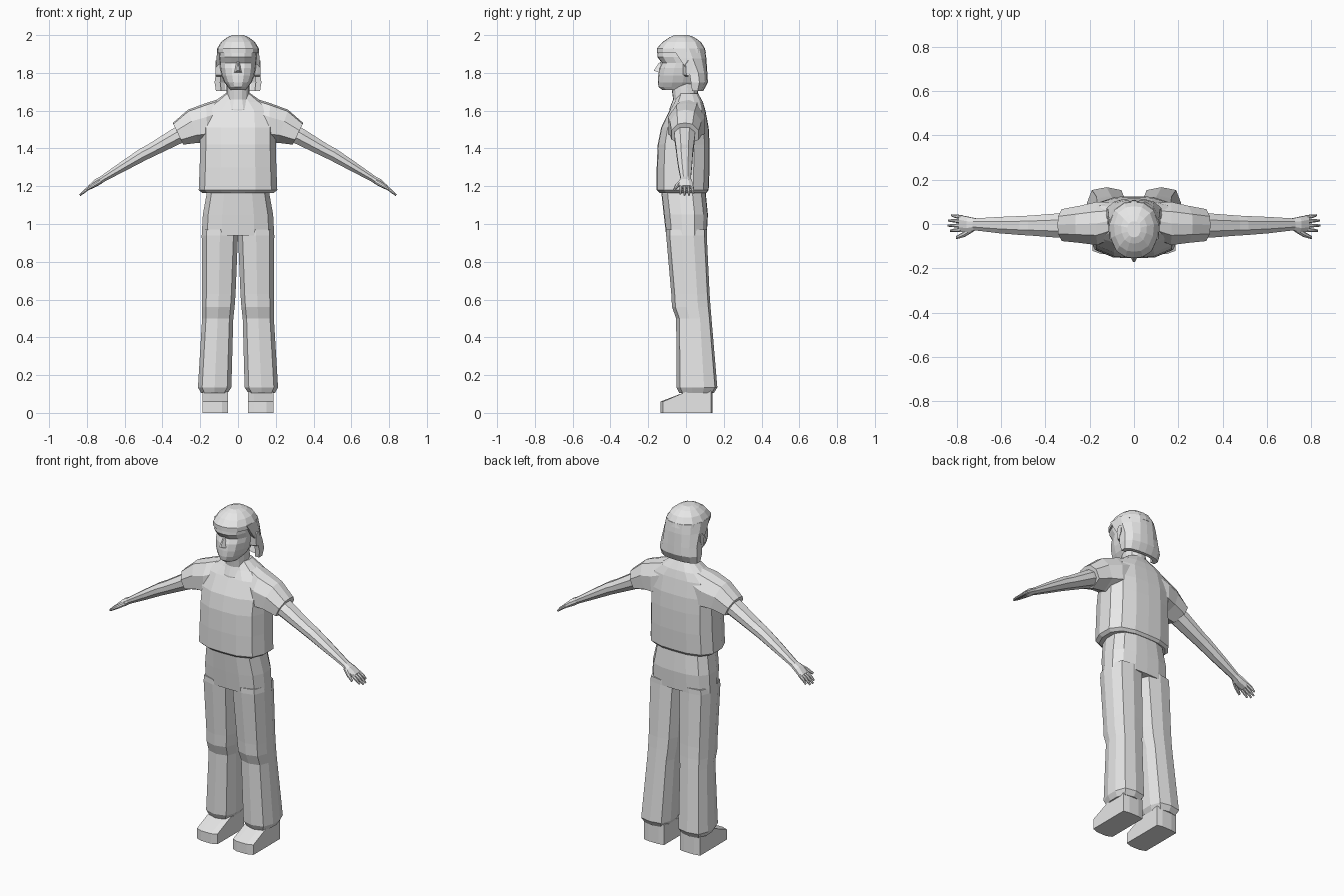
import bpy, bmesh, math

mat = bpy.data.materials.new("plain_grey")
mat.diffuse_color = (0.8, 0.8, 0.8, 1)


def loft(name, rings, mirror=False):
    """Skin closed rings of equal length and cap both ends."""
    bm = bmesh.new()
    vs = [[bm.verts.new(p) for p in r] for r in rings]
    n = len(vs[0])
    for a, b in zip(vs, vs[1:]):
        for i in range(n):
            j = (i + 1) % n
            bm.faces.new((a[i], a[j], b[j], b[i]))
    bm.faces.new(vs[0][::-1])
    bm.faces.new(vs[-1])
    bmesh.ops.recalc_face_normals(bm, faces=bm.faces)
    me = bpy.data.meshes.new(name)
    bm.to_mesh(me)
    bm.free()
    me.materials.append(mat)
    ob = bpy.data.objects.new(name, me)
    bpy.context.collection.objects.link(ob)
    if mirror:
        ob.modifiers.new("mirror", 'MIRROR').use_mirror_merge = False
    return ob


def section(half):
    """Mirror a right half outline (front centre to back centre) to a full one."""
    return half + [(-x, y) for x, y in half[-2:0:-1]]


BODY = section([(0, -1), (.45, -.97), (.85, -.72), (1, -.2), (1, .4), (.8, .8), (.42, .98), (0, 1)])
LEG = section([(0, -1), (.75, -.82), (1, -.25), (1, .35), (.75, .88), (0, 1)])
HEAD = section([(0, -1), (.35, -.96), (.72, -.75), (.95, -.3), (1, .2), (.8, .7), (.4, .95), (0, 1)])
LIMB = [(-1, -.35), (-.45, -1), (.45, -1), (1, -.35), (1, .4), (.45, 1), (-.45, 1), (-1, .4)]
SLEEVE = [(-1, -.55), (0, -1), (1, -.55), (1, .3), (.55, .9), (0, 1), (-.55, .9), (-1, .3)]


def flat(sec, z, x0, x1, y0, y1):
    """Horizontal ring filling the given x and y ranges."""
    return [((x0 + x1) / 2 + (x1 - x0) / 2 * u, (y0 + y1) / 2 + (y1 - y0) / 2 * v, z)
            for u, v in sec]


def stack(name, sec, rows):
    """Symmetric loft from rows of z, half width, front y, back y."""
    return loft(name, [flat(sec, z, -h, h, f, b) for z, h, f, b in rows])


def side_ring(sec, top, bottom, y0, y1):
    """Ring across an outstretched limb, from its top to its bottom point in x and z."""
    out = []
    for u, v in sec:
        t = (v + 1) / 2
        out.append((bottom[0] + (top[0] - bottom[0]) * t,
                    (y0 + y1) / 2 + (y1 - y0) / 2 * u,
                    bottom[1] + (top[1] - bottom[1]) * t))
    return out


def limb(name, rows, slope=.53):
    """Mirrored limb from rows of x, z, half thickness, front y, back y."""
    s, c = math.sin(slope), math.cos(slope)
    loft(name, [side_ring(LIMB, (x + h * s, z + h * c), (x - h * s, z - h * c), a, b)
                for x, z, h, a, b in rows], True)


# Shirt body with turned-in hem
stack("shirt", BODY, [
    (1.165, .19, -.14, .108), (1.18, .208, -.155, .12), (1.30, .203, -.155, .125),
    (1.42, .20, -.15, .125), (1.51, .20, -.132, .12), (1.60, .19, -.088, .103),
    (1.645, .13, -.062, .09), (1.69, .068, -.042, .065)])

# Sleeves
loft("sleeve", [
    side_ring(SLEEVE, (.09, 1.665), (.09, 1.46), -.06, .095),
    side_ring(SLEEVE, (.17, 1.64), (.16, 1.43), -.095, .10),
    side_ring(SLEEVE, (.265, 1.605), (.21, 1.43), -.085, .082),
    side_ring(SLEEVE, (.345, 1.535), (.29, 1.42), -.077, .067)], True)

# Arms and hands
limb("arm", [
    (.27, 1.492, .05, -.062, .05), (.33, 1.462, .044, -.062, .048),
    (.46, 1.39, .035, -.052, .038), (.50, 1.37, .034, -.050, .036),
    (.60, 1.31, .027, -.042, .032), (.72, 1.237, .017, -.028, .025)])
limb("palm", [
    (.712, 1.241, .017, -.027, .025), (.745, 1.222, .019, -.038, .032),
    (.785, 1.194, .012, -.035, .04)], .6)
for i, (tip_x, tip_z) in enumerate([(.828, 1.160), (.838, 1.153), (.836, 1.153), (.822, 1.162)]):
    y = -.026 + i * .019
    tip_y = -.030 + i * .023
    limb("finger", [
        (.775, 1.20, .010, y - .009, y + .009),
        (.805, 1.18, .009, (y + tip_y) / 2 - .008, (y + tip_y) / 2 + .008),
        (tip_x, tip_z, .005, tip_y - .005, tip_y + .005)], .6)
limb("thumb", [
    (.727, 1.228, .013, -.035, -.008), (.765, 1.205, .011, -.058, -.034),
    (.80, 1.182, .006, -.068, -.054)], .6)

# Trousers: hips, then flared legs with knees and turned-in hems
stack("trouser_hips", BODY, [
    (1.19, .16, -.13, .103), (1.16, .166, -.13, .105), (1.05, .186, -.118, .116),
    (.94, .192, -.105, .11)])
loft("trouser_leg", [flat(LEG, *r) for r in [
    (.97, .0, .188, -.105, .11), (.94, .0, .192, -.105, .11), (.63, .013, .19, -.078, .125),
    (.56, .018, .19, -.074, .13), (.50, .025, .19, -.052, .135),
    (.135, .035, .212, -.05, .166), (.105, .055, .195, -.035, .148)]], True)

# Shoes: side profile with a slightly bowed toe and heel
loft("shoe", [[(x, -.135 + d, 0), (x, .14 - d / 2, 0), (x, .14 - d / 2, .12),
               (x, .0, .112), (x, -.135 + d, .06)]
              for x, d in [(.052, .014), (.085, 0), (.15, 0), (.187, .014)]], True)

# Neck and head with an overhanging brow
stack("neck", HEAD, [
    (1.56, .09, -.09, .07), (1.61, .08, -.088, .07), (1.66, .062, -.068, .065),
    (1.76, .06, -.082, .06)])
stack("head", HEAD, [
    (1.71, .042, -.125, .03), (1.725, .053, -.145, .05), (1.75, .072, -.149, .07),
    (1.785, .087, -.147, .08), (1.825, .095, -.141, .085), (1.853, .097, -.128, .09),
    (1.885, .101, -.152, .09), (1.93, .10, -.148, .09)])

# Nose
loft("nose", [[(-.006, -.132, 1.86), (.006, -.132, 1.86), (.024, -.134, 1.80), (-.024, -.134, 1.80)],
              [(-.003, -.144, 1.852), (.003, -.144, 1.852), (.005, -.171, 1.812), (-.005, -.171, 1.812)]])

# Ears
EAR = [(-.012, 1.845), (.004, 1.866), (.026, 1.86), (.024, 1.825), (.004, 1.782), (-.008, 1.79)]
loft("ear", [[(x, y + d, z) for y, z in EAR] for x, d in [(.085, -.008), (.104, 0), (.12, .01)]], True)

# Hair: crown cap, then a bob around the sides and back
stack("hair_crown", HEAD, [
    (1.905, .112, -.154, .106), (1.93, .110, -.154, .10), (1.963, .090, -.125, .08),
    (1.988, .058, -.088, .045), (2.0, .03, -.06, .012)])


def bob_ring(z, hx, y0, yb):
    half = [(hx, y0), (hx, y0 + (yb - y0) * .5), (hx * .75, y0 + (yb - y0) * .82), (hx * .38, yb * .97)]
    outer = half + [(0, yb)] + [(-x, y) for x, y in half[::-1]]
    inner = [(x * .76, y if abs(x) == hx and y == y0 else y * .8) for x, y in outer[::-1]]
    return [(x, y, z) for x, y in outer + inner]


loft("hair_bob", [bob_ring(*r) for r in [
    (1.93, .109, -.07, .10), (1.875, .114, -.035, .108), (1.80, .117, .018, .113),
    (1.75, .124, .026, .116), (1.705, .117, .032, .092)]])
